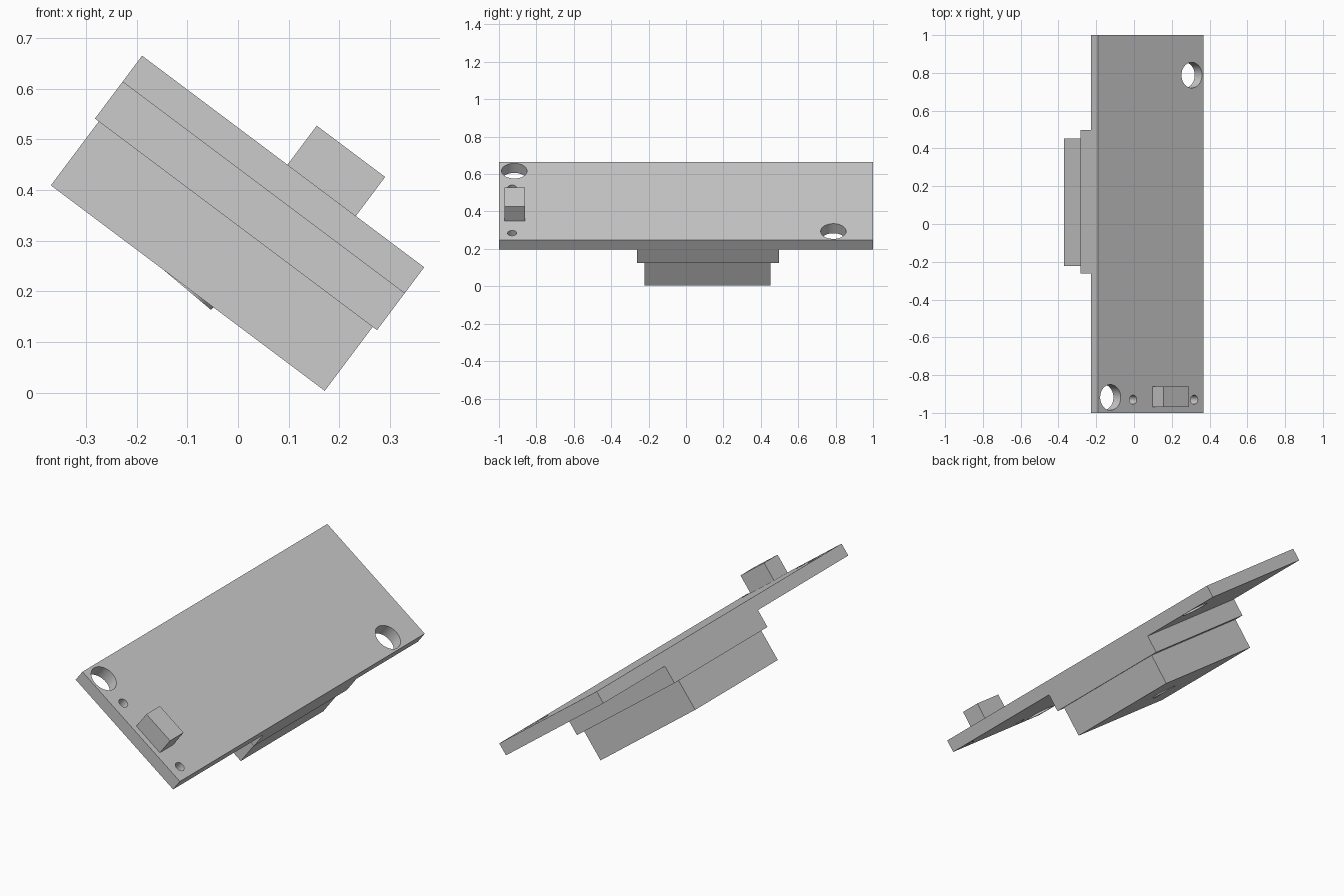
import bpy, math
from mathutils import Matrix, Vector

if "Cube" in bpy.data.objects:
    bpy.data.objects.remove(bpy.data.objects["Cube"])

# Everything is laid out flat on the board: u along its slope, y across, w up
# from its top face; this matrix tilts it into place.
TILT = Matrix.Translation((-0.1895, 0, 0.6655)) @ Matrix.Rotation(math.atan2(3, 4), 4, 'Y')


def place(name, local):
    ob = bpy.context.object
    ob.name = name
    ob.data.transform(TILT @ local)
    return ob


def box(name, u, y, w):
    bpy.ops.mesh.primitive_cube_add(size=1)
    mid = Vector([sum(r) / 2 for r in (u, y, w)])
    size = [r[1] - r[0] for r in (u, y, w)]
    return place(name, Matrix.Translation(mid) @ Matrix.Diagonal((*size, 1)))


def cylinder(name, centre, radius, depth, tilt=0.0):
    bpy.ops.mesh.primitive_cylinder_add(vertices=48, radius=radius, depth=depth)
    return place(name, Matrix.Translation(centre) @ Matrix.Rotation(tilt, 4, 'Y'))


def smooth(ob):
    bpy.ops.object.select_all(action='DESELECT')
    ob.select_set(True)
    bpy.context.view_layer.objects.active = ob
    bpy.ops.object.shade_smooth_by_angle(angle=math.radians(30))


# Stepped layers, from the top board down
board = box("board", (0, 0.6966), (-1, 1), (-0.0643, 0))
box("middle_block", (0, 0.6966), (-0.262, 0.498), (-0.1553, -0.0643))
box("lower_block", (0.0095, 0.686), (-0.222, 0.453), (-0.3131, -0.1553))

# Small connector standing on the board
box("connector", (0.359, 0.528), (-0.97, -0.86), (0, 0.0964))

# Two mounting holes and two pin holes
for u, y, r in [(0.081, -0.918, 0.068), (0.619, 0.788, 0.068),
                (0.231, -0.93, 0.024), (0.635, -0.93, 0.024)]:
    cutter = cylinder("hole_cutter", (u, y, -0.03), r, 0.2)
    cutter.hide_render = True
    mod = board.modifiers.new("hole", 'BOOLEAN')
    mod.operation = 'DIFFERENCE'
    mod.solver = 'EXACT'
    mod.object = cutter
    bpy.context.view_layer.objects.active = board
    bpy.ops.object.modifier_apply(modifier=mod.name)
    bpy.data.objects.remove(cutter)
smooth(board)

# Slightly tilted round button in the underside
smooth(cylinder("underside_button", (0.349, 0.115, -0.3066), 0.062, 0.02, math.radians(3.2)))
